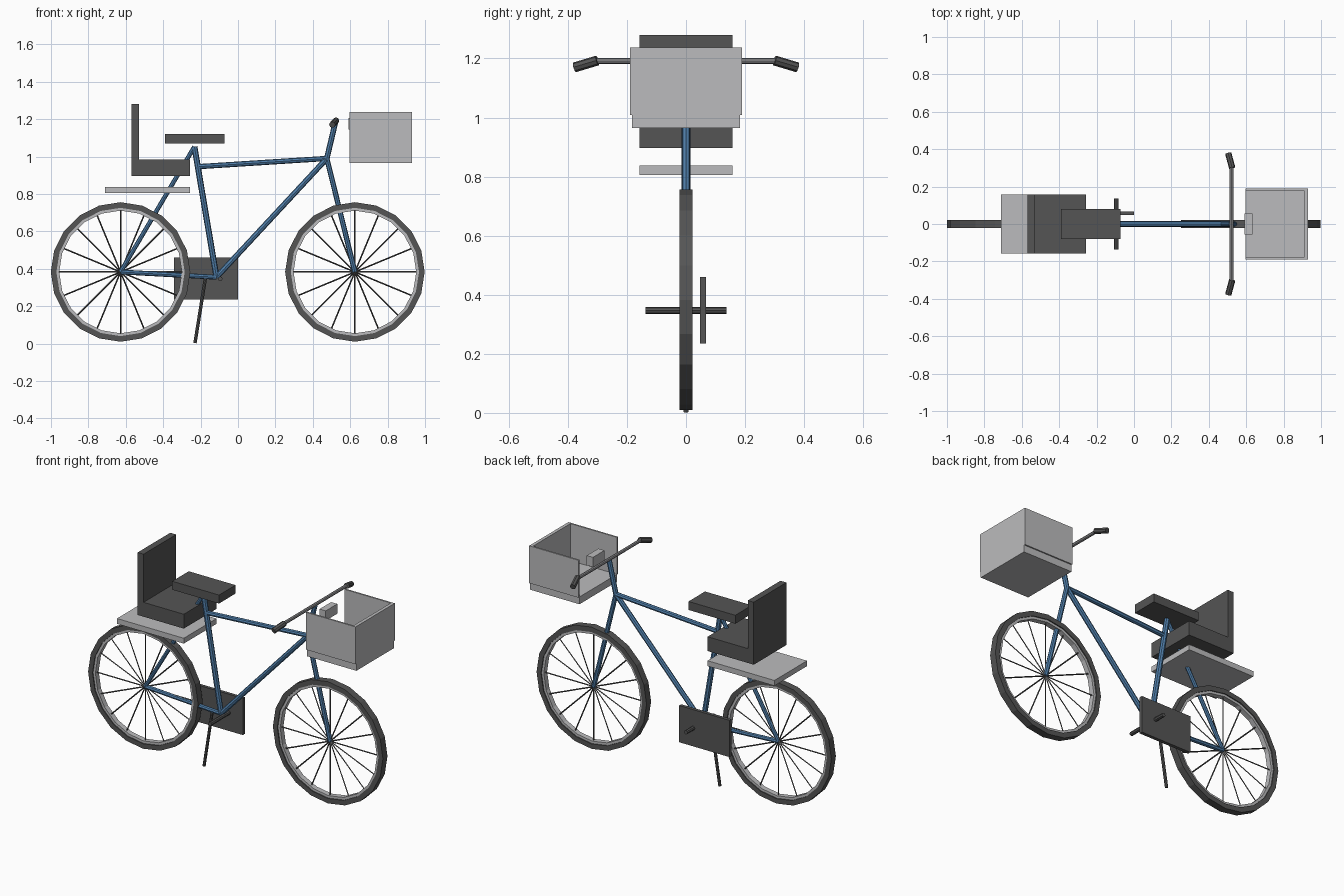
import bpy, bmesh, math
from mathutils import Vector, Matrix

old = bpy.data.objects.get("Cube")
if old:
    bpy.data.objects.remove(old, do_unlink=True)


def material(name, rgb):
    m = bpy.data.materials.new(name)
    m.use_nodes = True
    m.diffuse_color = (*rgb, 1)
    m.node_tree.nodes["Principled BSDF"].inputs["Base Color"].default_value = (*rgb, 1)
    return m


DARK = material("dark grey", (0.09, 0.09, 0.09))
LIGHT = material("light grey", (0.5, 0.5, 0.51))
STEEL = material("steel grey", (0.3, 0.3, 0.31))
BLUE = material("frame blue", (0.08, 0.21, 0.40))


def finish(name, bm, mat):
    bmesh.ops.recalc_face_normals(bm, faces=bm.faces)
    mesh = bpy.data.meshes.new(name)
    bm.to_mesh(mesh)
    bm.free()
    mesh.materials.append(mat)
    obj = bpy.data.objects.new(name, mesh)
    bpy.context.collection.objects.link(obj)
    return obj


def box(name, x, y, z, mat):
    """Box from (min, max) ranges along each axis."""
    bm = bmesh.new()
    size = [r[1] - r[0] for r in (x, y, z)]
    mid = [(r[0] + r[1]) / 2 for r in (x, y, z)]
    bmesh.ops.create_cube(bm, size=1, matrix=Matrix.Translation(mid) @ Matrix.Diagonal((*size, 1)))
    return finish(name, bm, mat)


def add_rod(bm, a, b, radius, sides):
    a, b = Vector(a), Vector(b)
    turn = (b - a).to_track_quat("Z", "Y").to_matrix().to_4x4()
    bmesh.ops.create_cone(bm, cap_ends=True, segments=sides, radius1=radius, radius2=radius,
                          depth=(b - a).length, matrix=Matrix.Translation((a + b) / 2) @ turn)


def tube(name, a, b, radius, mat, sides=8):
    bm = bmesh.new()
    add_rod(bm, a, b, radius, sides)
    return finish(name, bm, mat)


def ring(name, centre, inner, outer, half, mat, sides=20):
    """Flat-sided hoop around the y axis."""
    bm = bmesh.new()
    loops = []
    for i in range(sides):
        t = math.tau * i / sides
        loops.append([bm.verts.new((centre[0] + r * math.cos(t), y, centre[2] + r * math.sin(t)))
                      for r, y in ((inner, -half), (outer, -half), (outer, half), (inner, half))])
    for i in range(sides):
        p, q = loops[i], loops[(i + 1) % sides]
        for k in range(4):
            n = (k + 1) % 4
            bm.faces.new((p[k], p[n], q[n], q[k]))
    return finish(name, bm, mat)


# Wheels
REAR, FRONT = (-0.628, 0, 0.383), (0.625, 0, 0.383)
for side, hub in (("rear", REAR), ("front", FRONT)):
    ring(side + "_tyre", hub, 0.343, 0.373, 0.022, DARK)
    ring(side + "_rim", hub, 0.328, 0.345, 0.016, LIGHT)
    bm = bmesh.new()
    for i in range(16):
        t = math.tau * i / 16
        add_rod(bm, hub, Vector(hub) + 0.335 * Vector((math.cos(t), 0, math.sin(t))), 0.004, 4)
    finish(side + "_spokes", bm, DARK)

# Frame
CRANK, HEAD, POST = (-0.115, 0, 0.355), (0.475, 0, 0.99), (-0.233, 0, 1.053)
tube("seat_tube", CRANK, POST, 0.016, BLUE)
tube("top_tube", (-0.215, 0, 0.946), HEAD, 0.014, BLUE)
tube("down_tube", CRANK, HEAD, 0.015, BLUE)
tube("fork", HEAD, FRONT, 0.014, BLUE)
tube("stem", HEAD, (0.521, 0, 1.185), 0.015, BLUE)
tube("chain_stay", CRANK, REAR, 0.013, BLUE)
tube("seat_stay", REAR, POST, 0.012, BLUE)

# Handlebar and grips
tube("handlebar", (0.521, -0.305, 1.191), (0.521, 0.305, 1.191), 0.01, STEEL)
for s, side in ((1, "left"), (-1, "right")):
    tube(side + "_grip", (0.525, s * 0.3, 1.193), (0.504, s * 0.377, 1.17), 0.017, DARK)

# Drive parts and stand
tube("pedal_axle", (-0.095, -0.137, 0.347), (-0.095, 0.137, 0.347), 0.012, DARK)
box("chain_guard", (-0.342, 0), (0.047, 0.067), (0.235, 0.46), DARK)
tube("kickstand", (-0.172, 0, 0.365), (-0.23, 0, 0.003), 0.009, DARK)

# Saddle, rack and passenger seat
WIDE = (-0.158, 0.158)
box("saddle", (-0.39, -0.073), (-0.08, 0.08), (1.07, 1.122), DARK)
box("rack", (-0.71, -0.257), WIDE, (0.805, 0.838), LIGHT)
box("passenger_seat_base", (-0.57, -0.257), WIDE, (0.897, 0.985), DARK)
box("passenger_seat_back", (-0.57, -0.53), WIDE, (0.897, 1.28), DARK)

# Basket, open towards the handlebar
box("basket_floor", (0.595, 0.93), (-0.182, 0.182), (0.965, 1.01), LIGHT)
box("basket_front_wall", (0.91, 0.93), (-0.182, 0.182), (0.965, 1.237), LIGHT)
for s, side in ((1, "left"), (-1, "right")):
    box(side + "_basket_wall", (0.595, 0.93), sorted((s * 0.18, s * 0.19)), (1.008, 1.237), LIGHT)
box("basket_bracket", (0.592, 0.634), (-0.056, 0.056), (1.145, 1.205), LIGHT)
